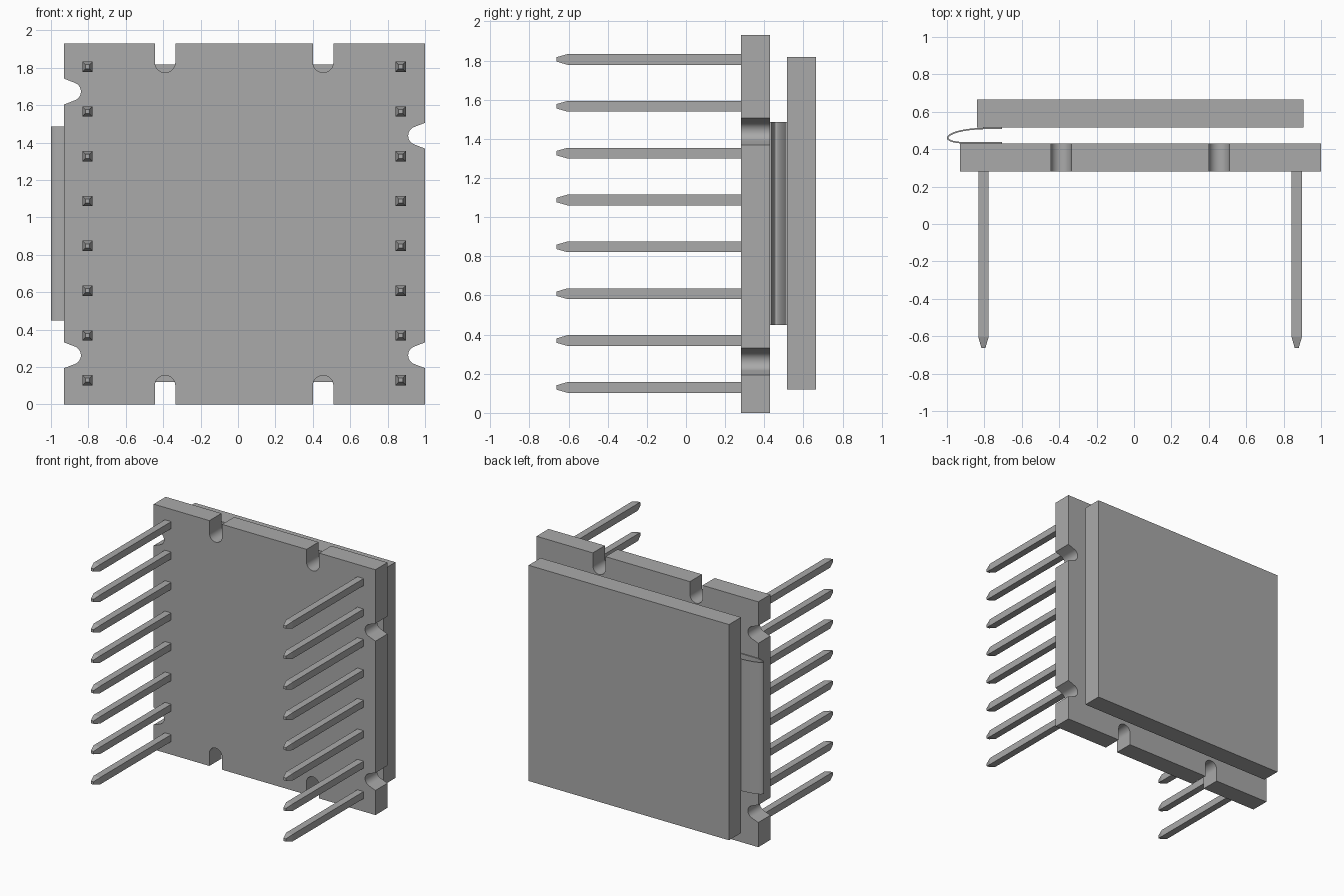
import bpy
import bmesh
from math import sin, cos, pi, radians
from mathutils import Vector

if "Cube" in bpy.data.objects:
    bpy.data.objects.remove(bpy.data.objects["Cube"])

grey = bpy.data.materials.new("plain grey")
grey.use_nodes = True
GREY = (0.4, 0.4, 0.4, 1)
grey.diffuse_color = GREY
grey.node_tree.nodes["Principled BSDF"].inputs["Base Color"].default_value = GREY


def finish(name, bm, smooth=False):
    bmesh.ops.recalc_face_normals(bm, faces=bm.faces)
    mesh = bpy.data.meshes.new(name)
    bm.to_mesh(mesh)
    bm.free()
    mesh.materials.append(grey)
    obj = bpy.data.objects.new(name, mesh)
    bpy.context.collection.objects.link(obj)
    if smooth:
        bpy.ops.object.select_all(action="DESELECT")
        obj.select_set(True)
        bpy.context.view_layer.objects.active = obj
        bpy.ops.object.shade_smooth_by_angle(angle=radians(35))
    return obj


def prism(name, points, offset, smooth=False):
    """Extrude a closed outline of 3D points along an offset."""
    bm = bmesh.new()
    face = bm.faces.new([bm.verts.new(p) for p in points])
    result = bmesh.ops.extrude_face_region(bm, geom=[face], use_keep_orig=True)
    moved = [v for v in result["geom"] if isinstance(v, bmesh.types.BMVert)]
    bmesh.ops.translate(bm, verts=moved, vec=offset)
    return finish(name, bm, smooth)


def notch(mouth, travel, half_width, depth, radius, tilt):
    """Round-ended notch: arc centre sits at depth, walls flare by tilt."""
    mouth, travel = Vector(mouth), Vector(travel)
    inward = Vector((-travel.z, 0, travel.x))
    local = [(-half_width, 0)]
    for i in range(17):
        a = pi - tilt - (pi - 2 * tilt) * i / 16
        local.append((radius * cos(a), depth + radius * sin(a)))
    local.append((half_width, 0))
    return [mouth + travel * u + inward * v for u, v in local]


def slot(x, z, travel):
    return notch((x, 0.28, z), travel, 0.055, 0.10, 0.055, 0)


def side_notch(x, z, travel):
    return notch((x, 0.28, z), travel, 0.069, 0.04, 0.05, radians(22))


# Notched main board, outlined anticlockwise as seen from the front
L, R, TOP = -0.93, 1.0, 1.93
right, up, left, down = (1, 0, 0), (0, 0, 1), (-1, 0, 0), (0, 0, -1)
outline = [Vector((L, 0.28, 0))]
outline += slot(-0.39, 0, right) + slot(0.455, 0, right)
outline.append(Vector((R, 0.28, 0)))
outline += side_notch(R, 0.263, up) + side_notch(R, 1.437, up)
outline.append(Vector((R, 0.28, TOP)))
outline += slot(0.455, TOP, left) + slot(-0.39, TOP, left)
outline.append(Vector((L, 0.28, TOP)))
outline += side_notch(L, 1.673, down) + side_notch(L, 0.263, down)
prism("main_board", outline, (0, 0.15, 0), True)

# Plain rear panel
panel = [(-0.84, 0.515, 0.12), (0.905, 0.515, 0.12),
         (0.905, 0.515, 1.817), (-0.84, 0.515, 1.817)]
prism("rear_panel", panel, (0, 0.15, 0))

# Thin folded ribbon joining the two boards
path = [Vector((-0.705, 0.511, 0))]
for i in range(25):
    a = pi / 2 + pi / 2 * i / 24
    path.append(Vector((-0.78 + 0.216 * cos(a), 0.459 + 0.052 * sin(a), 0)))
for i in range(1, 13):
    a = pi + pi / 2 * i / 12
    path.append(Vector((-0.90 + 0.096 * cos(a), 0.459 + 0.025 * sin(a), 0)))
path.append(Vector((-0.705, 0.434, 0)))
outer, inner = [], []
for i, p in enumerate(path):
    t = (path[min(i + 1, len(path) - 1)] - path[max(i - 1, 0)]).normalized()
    side = Vector((-t.y, t.x, 0)) * 0.004
    outer.append(p + side)
    inner.append(p - side)
ribbon = [p + Vector((0, 0, 0.45)) for p in outer + inner[::-1]]
prism("folded_ribbon", ribbon, (0, 0, 1.037), True)


# Square pins with tapered tips, in two columns
def pin(name, x, z):
    bm = bmesh.new()
    rings = []
    for y, h in ((0.28, 0.0275), (-0.605, 0.0275), (-0.662, 0.011)):
        rings.append([bm.verts.new((x + h * sx, y, z + h * sz))
                      for sx, sz in ((-1, -1), (1, -1), (1, 1), (-1, 1))])
    for a, b in zip(rings, rings[1:]):
        for i in range(4):
            j = (i + 1) % 4
            bm.faces.new((a[i], a[j], b[j], b[i]))
    bm.faces.new(rings[0])
    bm.faces.new(rings[-1])
    finish(name, bm)


for side, x in (("right", -0.805), ("left", 0.87)):
    for i in range(8):
        pin(f"{side}_pin_{i + 1}", x, 0.13 + 0.2394 * i)
